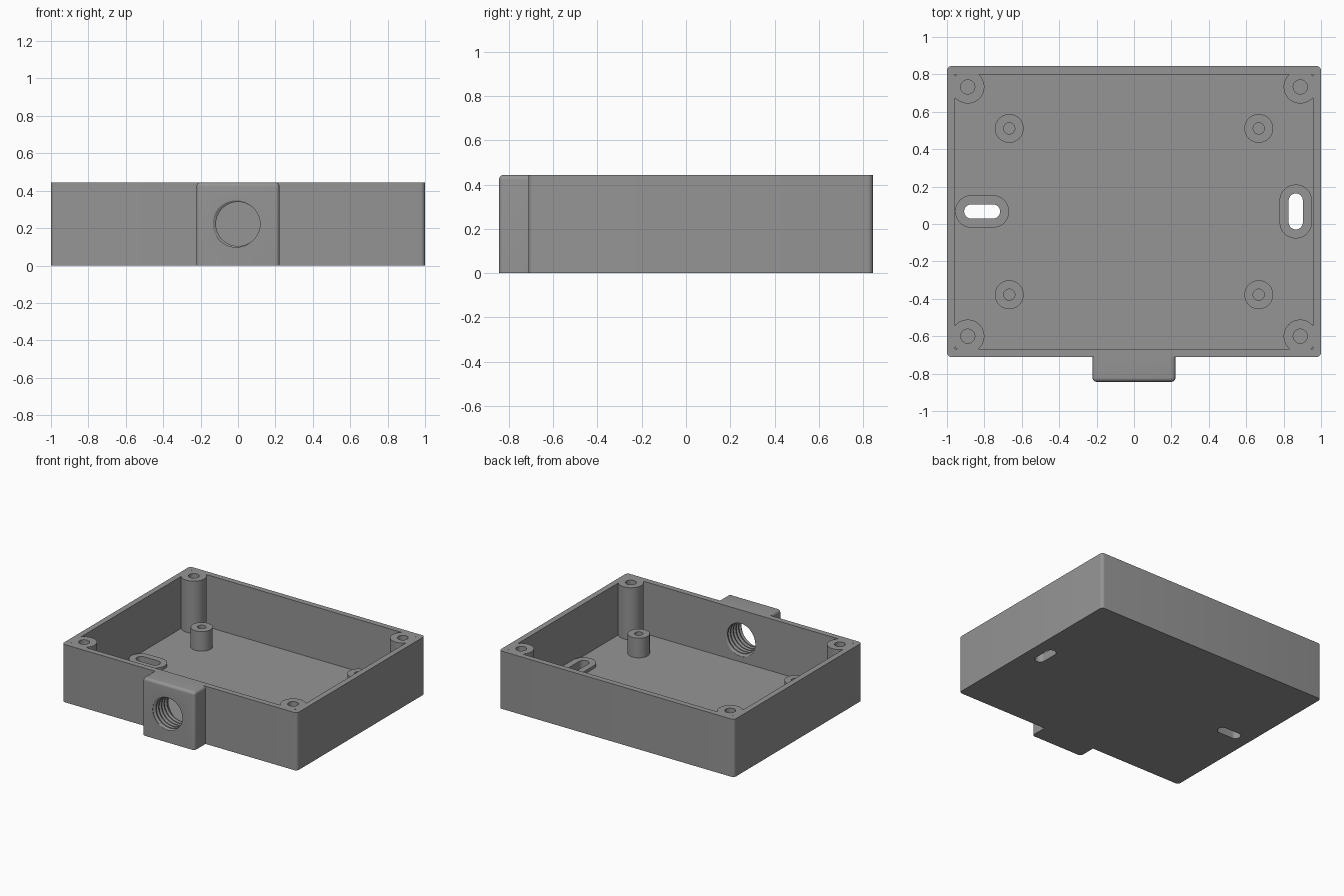
import bpy, bmesh, math

if "Cube" in bpy.data.objects:
    bpy.data.objects.remove(bpy.data.objects["Cube"])

TOP, FLOOR, WALL = 0.444, 0.044, 0.044
Y0, Y1 = -0.711, 0.844          # body depth range
YF = -0.844                     # front of the cable inlet block
HOLE_Z = 0.222

plastic = bpy.data.materials.new("grey plastic")
plastic.diffuse_color = (0.3, 0.3, 0.3, 1)
plastic.use_nodes = True
plastic.node_tree.nodes["Principled BSDF"].inputs["Base Color"].default_value = plastic.diffuse_color


def make(name, bm):
    bmesh.ops.recalc_face_normals(bm, faces=bm.faces)
    me = bpy.data.meshes.new(name)
    bm.to_mesh(me)
    bm.free()
    me.materials.append(plastic)
    ob = bpy.data.objects.new(name, me)
    bpy.context.collection.objects.link(ob)
    return ob


def prism(name, outline, z0, z1):
    bm = bmesh.new()
    f = bm.faces.new([bm.verts.new((x, y, z0)) for x, y in outline])
    ext = bmesh.ops.extrude_face_region(bm, geom=[f])
    bmesh.ops.translate(bm, vec=(0, 0, z1 - z0),
                        verts=[g for g in ext["geom"] if isinstance(g, bmesh.types.BMVert)])
    return make(name, bm)


def box(name, x0, x1, y0, y1, z0, z1, r=0, pick=None):
    """Box whose edges chosen by pick(vector midpoint, direction) are rounded."""
    bm = bmesh.new()
    bmesh.ops.create_cube(bm, size=1)
    for v in bm.verts:
        v.co = (x1 if v.co.x > 0 else x0, y1 if v.co.y > 0 else y0, z1 if v.co.z > 0 else z0)
    if r:
        chosen = [e for e in bm.edges
                  if pick((e.verts[0].co + e.verts[1].co) / 2, e.verts[1].co - e.verts[0].co)]
        bmesh.ops.bevel(bm, geom=chosen, offset=r, offset_type='OFFSET', segments=6,
                        profile=0.5, affect='EDGES')
    return make(name, bm)


def circle(cx, cy, r, n=48):
    return [(cx + r * math.cos(2 * math.pi * i / n), cy + r * math.sin(2 * math.pi * i / n))
            for i in range(n)]


def slot(cx, cy, half, r, along_y, n=24):
    """Stadium outline with straight half length half and end radius r."""
    pts = []
    for side in (1, -1):
        for i in range(n + 1):
            a = math.pi * i / n - math.pi / 2
            u, v = side * (half + r * math.cos(a)), side * r * math.sin(a)
            pts.append((cx - v, cy + u) if along_y else (cx + u, cy + v))
    return pts


def thread_cutter(name, y0, turns, pitch, r_minor, r_major, n=48):
    """Closed helical thread along y, built as one spiral strip."""
    profile = [(0.0, r_minor), (0.25, r_minor), (0.56, r_major), (0.69, r_major)]
    s = len(profile)
    rows = s * turns
    bm = bmesh.new()
    grid = {}

    def vert(k, j):
        if j == n:
            k, j = k + s, 0
        if (k, j) not in grid:
            off, r = profile[k % s]
            a = 2 * math.pi * j / n
            y = y0 + pitch * (k // s + off + j / n)
            grid[k, j] = bm.verts.new((r * math.cos(a), y, HOLE_Z + r * math.sin(a)))
        return grid[k, j]

    for k in range(rows):
        for j in range(n):
            bm.faces.new([vert(k, j), vert(k, j + 1), vert(k + 1, j + 1), vert(k + 1, j)])
    # close both ends with fans
    y_end = y0 + pitch * (turns + 1)
    caps = [bm.verts.new((0, y0 - pitch, HOLE_Z)), bm.verts.new((0, y_end + pitch, HOLE_Z))]
    for e in [e for e in bm.edges if e.is_boundary]:
        mid = (e.verts[0].co.y + e.verts[1].co.y) / 2
        bm.faces.new([e.verts[0], e.verts[1], caps[mid > (y0 + y_end) / 2]])
    bmesh.ops.triangulate(bm, faces=bm.faces[:])
    return make(name, bm)


def combine(target, tool, operation):
    mod = target.modifiers.new(operation, 'BOOLEAN')
    mod.operation, mod.solver, mod.object = operation, 'EXACT', tool
    bpy.context.view_layer.objects.active = target
    bpy.ops.object.modifier_apply(modifier=mod.name)
    bpy.data.objects.remove(tool, do_unlink=True)


# open tray with rounded upright corners
enclosure = box("enclosure", -1, 1, Y0, Y1, 0, TOP, 0.024, lambda m, d: abs(d.z) > 0.1)
combine(enclosure, box("cavity", -1 + WALL, 1 - WALL, Y0 + WALL, Y1 - WALL, FLOOR, 1), 'DIFFERENCE')

# cable inlet block, rounded on front and top edges
inlet = box("inlet_block", -0.222, 0.222, YF, Y0 + 0.02, 0, TOP, 0.022,
            lambda m, d: (abs(d.z) > 0.1 and m.y < Y0) or (m.z > TOP - 0.01 and m.y < Y0))
combine(enclosure, inlet, 'UNION')

# corner lid posts and shorter board standoffs
posts = [(sx * 0.889, y, 0.089, 0.038, TOP, 0.09) for sx in (-1, 1) for y in (-0.6, 0.733)]
posts += [(sx * 0.667, y, 0.077, 0.03, 0.195, FLOOR) for sx in (-1, 1) for y in (-0.378, 0.511)]
for x, y, r, bore, z1, z_bore in posts:
    combine(enclosure, prism("post", circle(x, y, r), 0.02, z1), 'UNION')
    combine(enclosure, prism("post_bore", circle(x, y, bore, 32), z_bore, z1 + 0.1), 'DIFFERENCE')

# wall-mounting slots with raised rims
for x, along_y in ((-0.812, False), (0.865, True)):
    combine(enclosure, prism("slot_rim", slot(x, 0.067, 0.057, 0.087, along_y), 0.02, 0.066), 'UNION')
    combine(enclosure, prism("slot_hole", slot(x, 0.067, 0.058, 0.038, along_y), -0.1, 0.2), 'DIFFERENCE')

# threaded cable hole through block and wall
combine(enclosure, thread_cutter("thread", YF - 0.07, 8, 0.0333, 0.118, 0.135), 'DIFFERENCE')

enclosure.select_set(True)
bpy.context.view_layer.objects.active = enclosure
bpy.ops.object.shade_smooth_by_angle(angle=math.radians(30))
